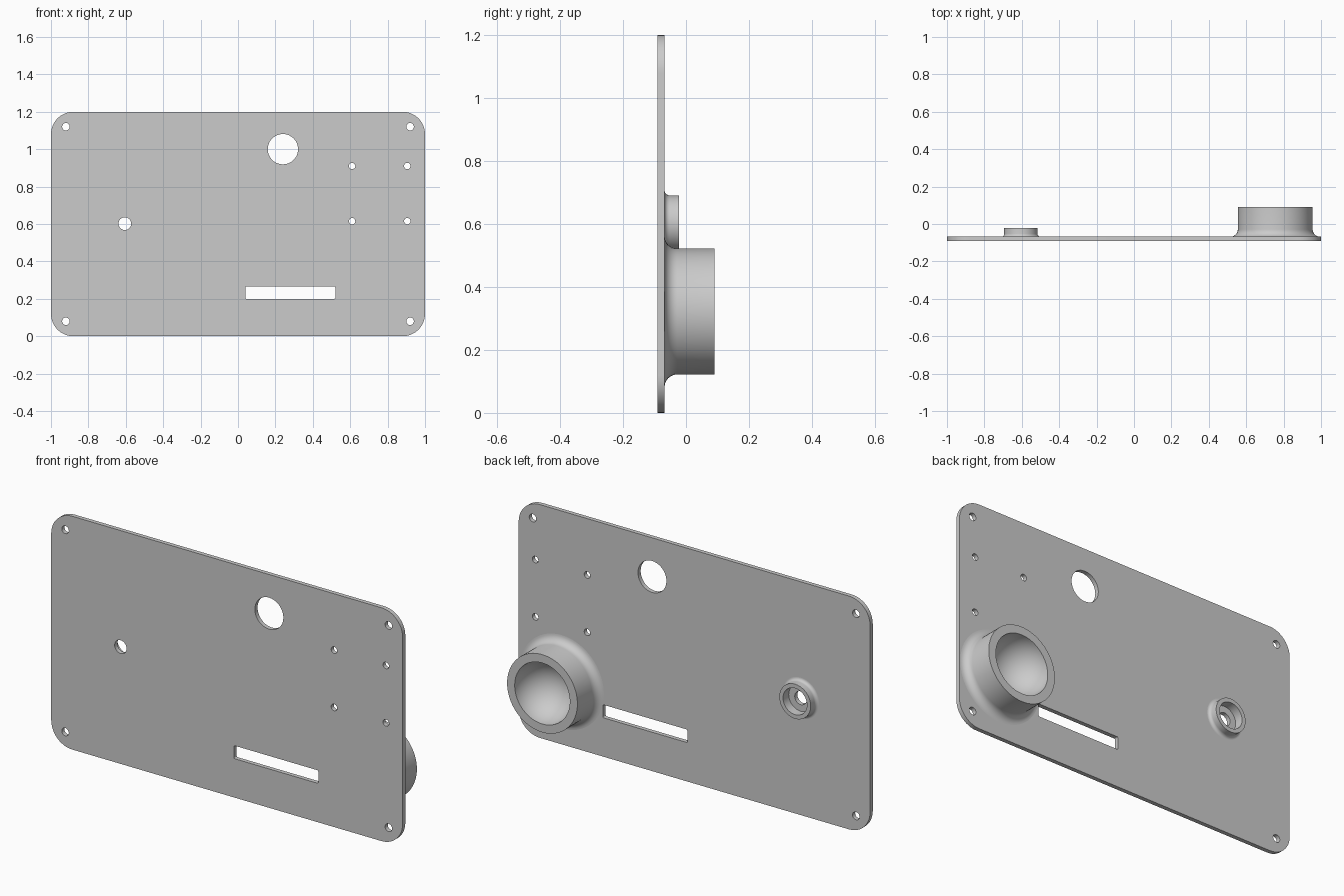
import bpy, bmesh
from math import sin, cos, pi, radians
from mathutils import Matrix, Vector

cube = bpy.data.objects.get("Cube")
if cube:
    bpy.data.objects.remove(cube)

grey = bpy.data.materials.new("grey")
grey.use_nodes = True
colour = (0.6, 0.6, 0.6, 1)
grey.diffuse_color = colour
grey.node_tree.nodes["Principled BSDF"].inputs["Base Color"].default_value = colour

FRONT, BACK = -0.09, -0.068  # plate faces along y


def arc(cx, cy, r, start, end, n):
    steps = [radians(start + (end - start) * i / n) for i in range(n + 1)]
    return [(cx + r * cos(a), cy + r * sin(a)) for a in steps]


def circle(cx, cz, r):
    return arc(cx, cz, r, 0, 360, 48)[:-1]


def rounded_rect(x0, x1, z0, z1, r):
    corners = [(x1 - r, z1 - r), (x0 + r, z1 - r), (x0 + r, z0 + r), (x1 - r, z0 + r)]
    return [p for i, (x, z) in enumerate(corners)
            for p in arc(x, z, r, 90 * i, 90 * i + 90, 12)]


def smooth(obj):
    bpy.ops.object.select_all(action='DESELECT')
    obj.select_set(True)
    bpy.context.view_layer.objects.active = obj
    bpy.ops.object.shade_smooth_by_angle(angle=radians(30))


def pierced_plate(name, outlines):
    """Flat plate from one outer outline and any number of hole outlines."""
    curve = bpy.data.curves.new(name, 'CURVE')
    curve.dimensions = '2D'
    curve.fill_mode = 'BOTH'
    curve.extrude = (BACK - FRONT) / 2
    for points in outlines:
        spline = curve.splines.new('POLY')
        spline.points.add(len(points) - 1)
        for point, (x, z) in zip(spline.points, points):
            point.co = (x, z, 0, 1)
        spline.use_cyclic_u = True
    curve.materials.append(grey)
    obj = bpy.data.objects.new(name, curve)
    bpy.context.collection.objects.link(obj)
    obj.matrix_world = (Matrix.Translation((0, (FRONT + BACK) / 2, 0))
                        @ Matrix.Rotation(pi / 2, 4, 'X'))
    bpy.ops.object.select_all(action='DESELECT')
    obj.select_set(True)
    bpy.context.view_layer.objects.active = obj
    bpy.ops.object.convert(target='MESH')
    smooth(bpy.context.view_layer.objects.active)


def lathe(name, x, z, profile):
    """Turn a profile of (radius, y) points about an axis along y."""
    bm = bmesh.new()
    verts = [bm.verts.new((r, y, 0)) for r, y in profile]
    edges = [bm.edges.new(pair) for pair in zip(verts, verts[1:])]
    bmesh.ops.spin(bm, geom=verts + edges, cent=(0, 0, 0), axis=(0, 1, 0),
                   angle=2 * pi, steps=72)
    bmesh.ops.remove_doubles(bm, verts=bm.verts, dist=1e-5)
    bmesh.ops.recalc_face_normals(bm, faces=bm.faces)
    mesh = bpy.data.meshes.new(name)
    bm.to_mesh(mesh)
    bm.free()
    mesh.materials.append(grey)
    obj = bpy.data.objects.new(name, mesh)
    obj.location = Vector((x, 0, z))
    bpy.context.collection.objects.link(obj)
    smooth(obj)


def boss_outside(r, fillet, rim):
    """Outer wall with a concave fillet where it meets the plate."""
    root = arc(r + fillet, BACK + fillet, fillet, 270, 180, 8)
    return [(r + fillet, BACK - 0.006)] + root + [(r, rim)]


# Panel with mounting holes, sight hole, pivot hole and slot
outlines = [rounded_rect(-1, 1, 0, 1.2, 0.12)]
outlines += [circle(x, z, 0.02) for x in (-0.92, 0.92) for z in (0.08, 1.12)]
outlines += [circle(x, z, 0.017) for x in (0.61, 0.905) for z in (0.615, 0.91)]
outlines += [circle(0.24, 1.0, 0.081), circle(-0.605, 0.602, 0.034),
             rounded_rect(0.04, 0.52, 0.2, 0.267, 0.006)]
pierced_plate("panel", outlines)

# Large boss with a round bowl
rim = 0.09
bowl = arc(0, rim, 0.157, 0, -90, 20)
lathe("bowl_boss", 0.755, 0.322,
      [(0, BACK - 0.006)] + boss_outside(0.2, 0.04, rim) + bowl)

# Small counterbored boss around the pivot hole
base = (0.068, BACK - 0.006)
lathe("pivot_boss", -0.605, 0.602,
      [base] + boss_outside(0.089, 0.016, -0.022) + [(0.068, -0.022), base])
